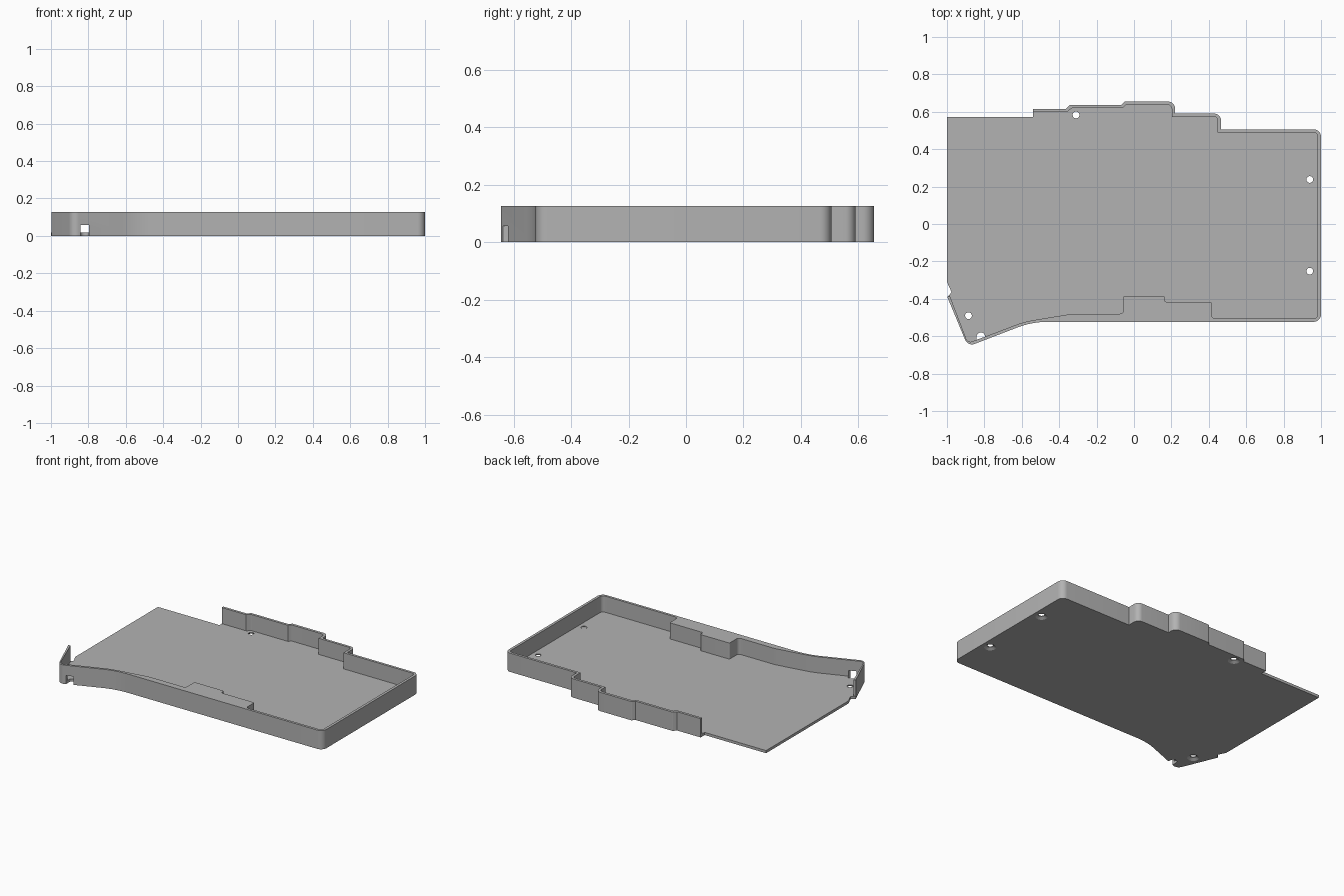
import bpy
import bmesh
import math
from mathutils import Vector

if "Cube" in bpy.data.objects:
    bpy.data.objects.remove(bpy.data.objects["Cube"])

HEIGHT, FLOOR = 0.127, 0.018

grey = bpy.data.materials.new("plain grey")
grey.use_nodes = True
colour = (0.45, 0.45, 0.45, 1)
grey.diffuse_color = colour
grey.node_tree.nodes["Principled BSDF"].inputs["Base Color"].default_value = colour


def rounded(corners, steps=8):
    """Turn (x, y, radius) corners into an outline with filleted corners."""
    out = []
    for i, (x, y, r) in enumerate(corners):
        p = Vector((x, y))
        if r == 0:
            out.append(p)
            continue
        a = (Vector(corners[i - 1][:2]) - p).normalized()
        b = (Vector(corners[(i + 1) % len(corners)][:2]) - p).normalized()
        half = a.angle(b) / 2
        centre = p + (a + b).normalized() * (r / math.sin(half))
        start = p + a * (r / math.tan(half)) - centre
        end = p + b * (r / math.tan(half)) - centre
        sweep = math.pi - 2 * half
        for k in range(steps + 1):
            t = k / steps
            out.append(centre + (start * math.sin((1 - t) * sweep)
                                 + end * math.sin(t * sweep)) / math.sin(sweep))
    return out


def prism(name, outline, z0, z1):
    bm = bmesh.new()
    face = bm.faces.new([bm.verts.new((p.x, p.y, z0)) for p in outline])
    top = bmesh.ops.extrude_face_region(bm, geom=[face])["geom"]
    bmesh.ops.translate(bm, vec=(0, 0, z1 - z0),
                        verts=[v for v in top if isinstance(v, bmesh.types.BMVert)])
    bmesh.ops.recalc_face_normals(bm, faces=bm.faces)
    mesh = bpy.data.meshes.new(name)
    bm.to_mesh(mesh)
    bm.free()
    mesh.materials.append(grey)
    obj = bpy.data.objects.new(name, mesh)
    bpy.context.collection.objects.link(obj)
    return obj


def combine(target, tool, operation):
    bpy.context.view_layer.objects.active = target
    mod = target.modifiers.new(operation.lower(), "BOOLEAN")
    mod.operation, mod.solver, mod.object = operation, "EXACT", tool
    bpy.ops.object.modifier_apply(modifier=mod.name)
    bpy.data.objects.remove(tool)


# Outer edge, clockwise from the back wall's free end to the front left one
outer = [(-0.54, 0.615, 0), (-0.365, 0.615, 0), (-0.345, 0.636, 0.01),
         (-0.068, 0.636, 0), (-0.05, 0.655, 0.01), (0.22, 0.655, 0.04),
         (0.22, 0.59, 0), (0.465, 0.59, 0.035), (0.465, 0.506, 0),
         (1, 0.506, 0.04), (1, -0.523, 0.04), (-0.545, -0.523, 0.45),
         (-0.888, -0.655, 0.04), (-0.998, -0.39, 0)]

# Inner edge of the wall, thick and stepped along the front
inner = [(-0.985, -0.383, 0), (-0.888, -0.637, 0.025), (-0.585, -0.522, 0.5),
         (-0.33, -0.48, 0.3), (-0.056, -0.48, 0.02), (-0.056, -0.385, 0.008),
         (0.165, -0.385, 0.012), (0.165, -0.417, 0.01), (0.415, -0.417, 0.008),
         (0.415, -0.506, 0.02), (0.982, -0.506, 0.022), (0.982, 0.489, 0.022),
         (0.447, 0.489, 0), (0.447, 0.573, 0.017), (0.202, 0.573, 0),
         (0.202, 0.637, 0.022), (-0.043, 0.637, 0.008), (-0.06, 0.619, 0),
         (-0.335, 0.619, 0.01), (-0.357, 0.598, 0), (-0.54, 0.598, 0)]

# Floor with a small nick on the left edge, and the wall standing on it
tray = prism("tray", rounded(outer + [(-0.975, -0.365, 0), (-1, -0.31, 0),
                                      (-1, 0.572, 0), (-0.54, 0.572, 0)]), 0, FLOOR)
wall = prism("wall", rounded(outer + inner), FLOOR, HEIGHT)
combine(tray, wall, "UNION")

# Countersunk screw holes
for x, y in [(-0.31, 0.583), (0.94, 0.238), (0.94, -0.252), (-0.885, -0.49)]:
    for r1, r2, z, depth in [(0.018, 0.018, 0, 0.06), (0.04, 0.018, 0.005, 0.014)]:
        bpy.ops.mesh.primitive_cone_add(vertices=32, radius1=r1, radius2=r2,
                                        depth=depth, location=(x, y, z))
        combine(tray, bpy.context.object, "DIFFERENCE")

# Round-ended cable slot through the front wall and floor
slot = [(-0.842, -0.72, 0), (-0.842, -0.58, 0.0225),
        (-0.796, -0.58, 0.0225), (-0.796, -0.72, 0)]
combine(tray, prism("slot_cutter", rounded(slot), -0.02, 0.057), "DIFFERENCE")

bpy.ops.object.select_all(action="DESELECT")
tray.select_set(True)
bpy.context.view_layer.objects.active = tray
bpy.ops.object.shade_smooth_by_angle(angle=math.radians(30))
